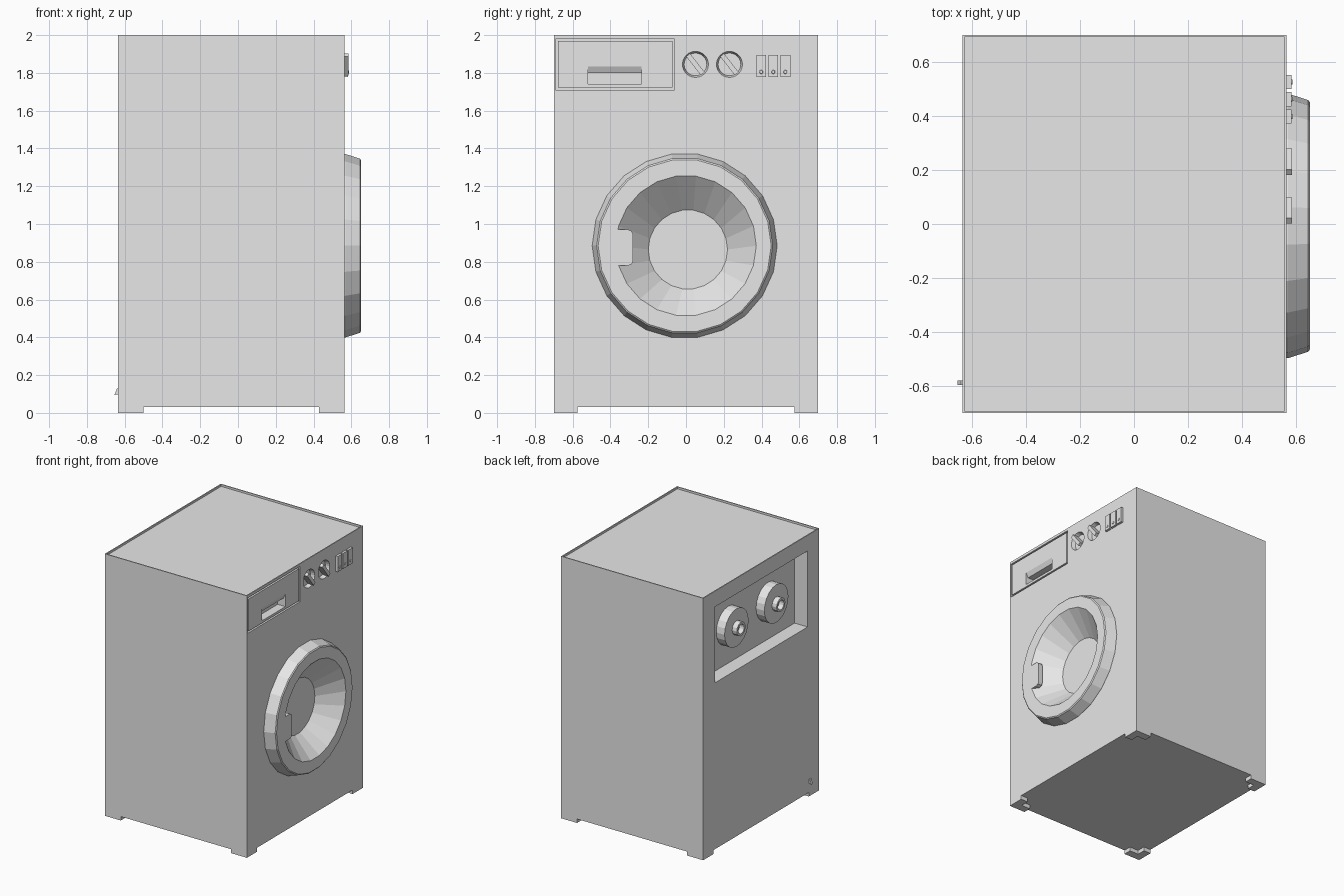
import bpy, bmesh, math
from mathutils import Matrix, Vector

cube = bpy.data.objects.get("Cube")
if cube:
    bpy.data.objects.remove(cube, do_unlink=True)

grey = bpy.data.materials.new("light grey")
grey.use_nodes = True
COLOUR = (0.8, 0.8, 0.8, 1)
grey.diffuse_color = COLOUR
grey.node_tree.nodes["Principled BSDF"].inputs["Base Color"].default_value = COLOUR

FRONT, BACK = 0.565, -0.635   # the door side faces +x
HALF = 0.7


def finish(name, bm):
    bmesh.ops.recalc_face_normals(bm, faces=bm.faces)
    mesh = bpy.data.meshes.new(name)
    bm.to_mesh(mesh)
    bm.free()
    mesh.materials.append(grey)
    obj = bpy.data.objects.new(name, mesh)
    bpy.context.collection.objects.link(obj)
    return obj


def box(name, x, y, z, turn=0):
    """Box from ranges on each axis, optionally turned about x."""
    bm = bmesh.new()
    size = [b - a for a, b in (x, y, z)]
    mid = Vector([(a + b) / 2 for a, b in (x, y, z)])
    m = Matrix.Translation(mid) @ Matrix.Rotation(turn, 4, 'X') @ Matrix.Diagonal((*size, 1))
    bmesh.ops.create_cube(bm, size=1, matrix=m)
    return finish(name, bm)


def lathe(name, rings, sides, closed=False):
    """Loft circles (x, radius, y, z) along x; cap the ends or join them."""
    bm = bmesh.new()
    loops = []
    for x, r, cy, cz in rings:
        loops.append([bm.verts.new((x, cy + r * math.cos(a), cz + r * math.sin(a)))
                      for a in (math.tau * i / sides for i in range(sides))])
    pairs = list(zip(loops, loops[1:]))
    if closed:
        pairs.append((loops[-1], loops[0]))
    for a, b in pairs:
        for i in range(sides):
            j = (i + 1) % sides
            bm.faces.new((a[i], a[j], b[j], b[i]))
    if not closed:
        bm.faces.new(loops[0])
        bm.faces.new(loops[-1])
    return finish(name, bm)


def prism(name, points, place, push):
    """Extrude a flat outline; place() turns each 2D point into 3D."""
    bm = bmesh.new()
    face = bm.faces.new([bm.verts.new(place(*p)) for p in points])
    top = bmesh.ops.extrude_face_region(bm, geom=[face])["geom"]
    bmesh.ops.translate(bm, vec=push, verts=[v for v in top if isinstance(v, bmesh.types.BMVert)])
    return finish(name, bm)


def cut(target, cutter):
    mod = target.modifiers.new("cut", 'BOOLEAN')
    mod.operation, mod.solver, mod.object = 'DIFFERENCE', 'EXACT', cutter
    bpy.context.view_layer.objects.active = target
    bpy.ops.object.modifier_apply(modifier=mod.name)
    bpy.data.objects.remove(cutter, do_unlink=True)


# Cabinet with sunken top, rear service recess and door opening
cabinet = box("cabinet", (BACK, FRONT), (-HALF, HALF), (0.03, 2))
RIM = 0.008
cut(cabinet, box("top_cutter", (BACK + RIM, FRONT - RIM), (-HALF + RIM, HALF - RIM), (1.985, 2.1)))
cut(cabinet, box("rear_cutter", (-0.8, BACK + 0.11), (-0.56, 0.56), (1.3, 1.88)))
cut(cabinet, lathe("door_cutter", [(0.45, 0.42, 0, 0.885), (0.8, 0.42, 0, 0.885)], 20))

# Detergent drawer: a groove around a flush front, with a scooped grip
cut(cabinet, box("drawer_cutter", (FRONT - 0.02, 0.7), (-0.69, -0.06), (1.71, 1.98)))
drawer = box("drawer_front", (FRONT - 0.03, FRONT), (-0.678, -0.072), (1.722, 1.968))
cut(cabinet, box("grip_space", (0.48, 0.7), (-0.54, -0.22), (1.73, 1.84)))
drawer_back = box("drawer_back", (0.47, FRONT - 0.01), (-0.55, -0.2), (1.725, 1.85))
for part in (drawer, drawer_back):
    scoop = [(0.6, 1.835), (FRONT, 1.835), (0.548, 1.8), (0.5, 1.8), (0.5, 1.74), (0.6, 1.74)]
    cut(part, prism("grip_cutter", scoop, lambda x, z: (x, -0.52, z), (0, 0.285, 0)))

# Knobs: round dishes crossed by a slanted grip bar
for i, y in enumerate((0.05, 0.23)):
    cut(cabinet, lathe("dish_cutter", [(0.535, 0.06, y, 1.845), (FRONT, 0.069, y, 1.845),
                                       (0.6, 0.069, y, 1.845)], 24))
    box(f"knob_bar_{i + 1}", (0.53, 0.585), (y - 0.013, y + 0.013), (1.782, 1.908), math.radians(38))

# Push buttons with small indicator bumps
for i in range(3):
    y = 0.372 + i * 0.064
    box(f"button_{i + 1}", (0.55, 0.583), (y, y + 0.052), (1.777, 1.895))
    lathe(f"button_bump_{i + 1}", [(0.58, 0.012, y + 0.026, 1.805), (0.587, 0.008, y + 0.026, 1.805)], 10)

# Door: bevelled ring and funnel down to a flat window
CY, CZ = -0.007, 0.885
lathe("door", [(0.46, 0.43, CY, CZ), (FRONT - 0.005, 0.43, CY, CZ), (FRONT - 0.005, 0.49, CY, CZ),
               (FRONT + 0.005, 0.49, CY, CZ), (0.645, 0.466, CY, CZ), (0.651, 0.458, CY, CZ),
               (0.651, 0.372, 0, CZ), (0.495, 0.21, 0.01, 0.865)], 22)

# Door pull: a rounded tab flush with the ring
tab = [(-0.4, 0.97), (-0.305, 0.97), (-0.287, 0.962), (-0.28, 0.945),
       (-0.28, 0.805), (-0.287, 0.788), (-0.305, 0.78), (-0.4, 0.78)]
prism("door_pull", tab, lambda y, z: (0.651, y, z), (-0.035, 0, 0))

# Rear hose inlets: wide collar and hollow spout
for name, y in (("left", 0.24), ("right", -0.24)):
    z = 1.59
    lathe(f"{name}_inlet_collar", [(-0.52, 0.145, y, z), (-0.595, 0.145, y, z)], 20)
    lathe(f"{name}_inlet_spout", [(-0.59, 0.053, y, z), (-0.634, 0.053, y, z),
                                  (-0.634, 0.036, y, z), (-0.59, 0.036, y, z)], 14, closed=True)

# Corner feet, L-shaped
for sx, x in ((-1, BACK), (1, FRONT)):
    for sy in (-1, 1):
        outline = [(0, 0), (0.135, 0), (0.135, 0.06), (0.06, 0.06), (0.06, 0.125), (0, 0.125)]
        name = f"{'front' if sx > 0 else 'rear'}_foot_{'left' if sy < 0 else 'right'}"
        prism(name, outline, lambda a, b: (x - sx * a, sy * (HALF - b), 0), (0, 0, 0.035))

# Cable clip low on the rear
clip = [(-0.63, 0.135), (-0.64, 0.13), (-0.654, 0.095), (-0.63, 0.1)]
prism("cable_clip", clip, lambda x, z: (x, -0.597, z), (0, 0.018, 0))
